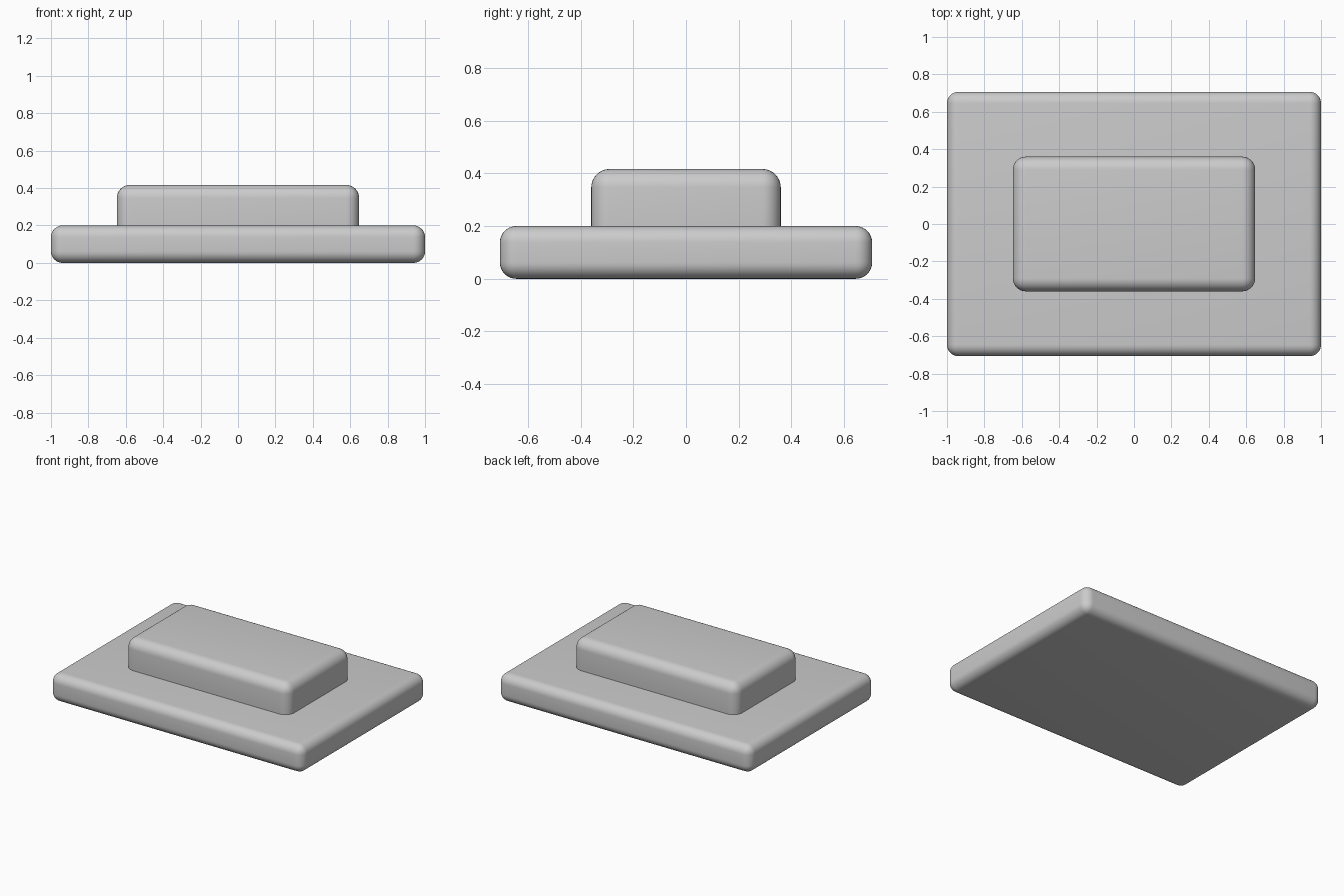
import bpy
import math

default_cube = bpy.data.objects.get("Cube")
if default_cube:
    bpy.data.objects.remove(default_cube, do_unlink=True)

grey = bpy.data.materials.new("light_grey")
grey.use_nodes = True
grey.diffuse_color = (0.6, 0.6, 0.6, 1)
grey.node_tree.nodes["Principled BSDF"].inputs["Base Color"].default_value = (0.6, 0.6, 0.6, 1)


def rounded_slab(name, width, depth, bottom, top, radius):
    """Box with evenly rounded edges."""
    bpy.ops.mesh.primitive_cube_add(size=1, location=(0, 0, (bottom + top) / 2))
    slab = bpy.context.object
    slab.name = name
    slab.scale = (width, depth, top - bottom)
    bpy.ops.object.transform_apply(location=False, rotation=False, scale=True)
    slab.data.materials.append(grey)
    bevel = slab.modifiers.new("rounded_edges", "BEVEL")
    bevel.width = radius
    bevel.segments = 8
    bpy.ops.object.modifier_apply(modifier=bevel.name)
    bpy.ops.object.shade_smooth_by_angle(angle=math.radians(30))
    return slab


# Wide base slab
rounded_slab("base_slab", 2.0, 1.414, 0.0, 0.2, 0.062)

# Smaller raised block, sunk into the base
rounded_slab("raised_block", 1.296, 0.72, 0.1, 0.417, 0.07)
